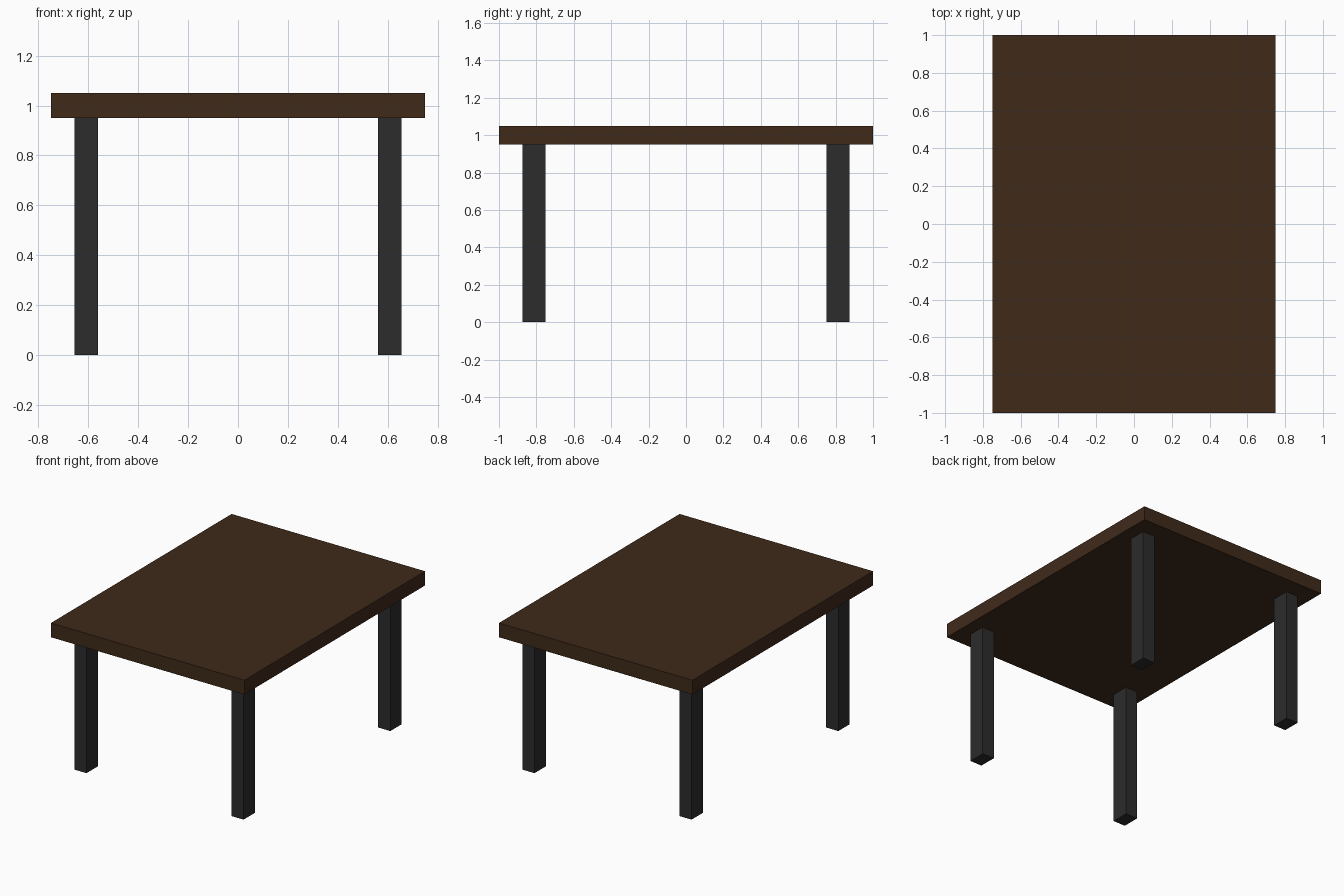
import bpy

if "Cube" in bpy.data.objects:
    bpy.data.objects.remove(bpy.data.objects["Cube"])


def material(name, color):
    mat = bpy.data.materials.new(name)
    mat.diffuse_color = (*color, 1)
    mat.use_nodes = True
    mat.node_tree.nodes["Principled BSDF"].inputs["Base Color"].default_value = mat.diffuse_color
    return mat


def box(name, center, size, mat):
    bpy.ops.mesh.primitive_cube_add(size=1, location=center)
    obj = bpy.context.object
    obj.name = name
    obj.scale = size
    bpy.ops.object.transform_apply(location=False, rotation=False, scale=True)
    obj.data.materials.append(mat)
    return obj


wood = material("dark_wood", (0.05, 0.023, 0.010))
metal = material("black_metal", (0.025, 0.025, 0.025))

# Tabletop slab
box("tabletop", (0, 0, 1.0), (1.5, 2.0, 0.1), wood)

# Four legs, inset from the corners
for x_side, x_name in ((-1, "left"), (1, "right")):
    for y_side, y_name in ((-1, "front"), (1, "back")):
        box(f"{y_name}_{x_name}_leg",
            (x_side * 0.609, y_side * 0.8125, 0.475),
            (0.094, 0.125, 0.95), metal)
